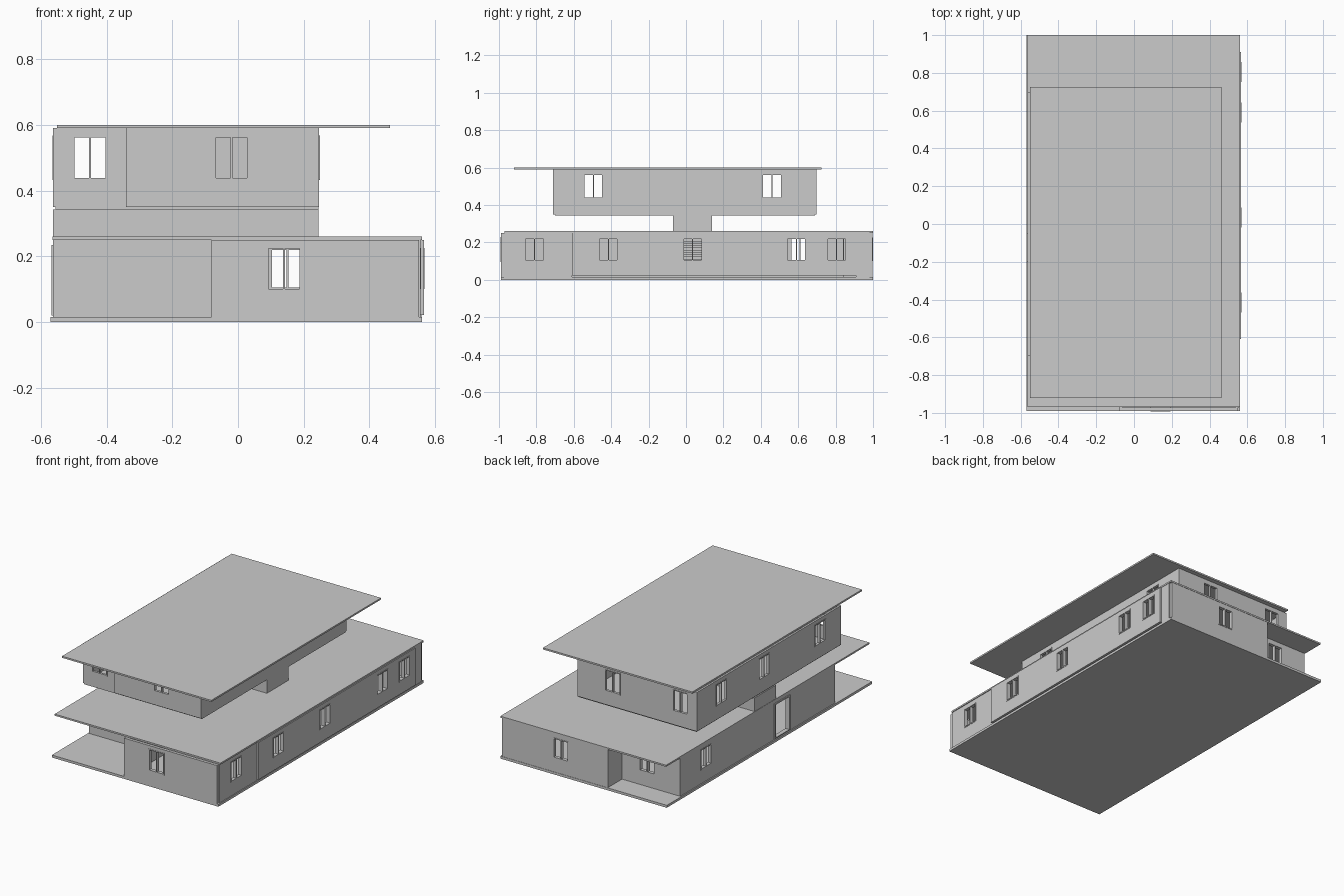
import bpy, bmesh
from mathutils import Vector

if "Cube" in bpy.data.objects:
    bpy.data.objects.remove(bpy.data.objects["Cube"])


def to_xyz(axis, d, u, v):
    """Map depth and in-plane coordinates to world space."""
    return Vector({'x': (d, u, v), 'y': (u, d, v), 'z': (u, v, d)}[axis])


def panel(name, axis, d0, d1, u, v, holes=()):
    """Flat solid from d0 to d1 with rectangular holes (u0, u1, v0, v1)."""
    us = sorted({*u, *(a for h in holes for a in h[:2])})
    vs = sorted({*v, *(a for h in holes for a in h[2:])})
    bm = bmesh.new()
    grid = {(a, b): bm.verts.new(to_xyz(axis, d0, a, b)) for a in us for b in vs}
    for a0, a1 in zip(us, us[1:]):
        for b0, b1 in zip(vs, vs[1:]):
            ca, cb = (a0 + a1) / 2, (b0 + b1) / 2
            if not any(h[0] < ca < h[1] and h[2] < cb < h[3] for h in holes):
                bm.faces.new([grid[k] for k in ((a0, b0), (a1, b0), (a1, b1), (a0, b1))])
    bmesh.ops.delete(bm, geom=[w for w in bm.verts if not w.link_faces], context='VERTS')
    ext = bmesh.ops.extrude_face_region(bm, geom=bm.faces[:], use_keep_orig=True)
    moved = [g for g in ext['geom'] if isinstance(g, bmesh.types.BMVert)]
    bmesh.ops.translate(bm, verts=moved, vec=to_xyz(axis, d1 - d0, 0, 0))
    bmesh.ops.recalc_face_normals(bm, faces=bm.faces[:])
    me = bpy.data.meshes.new(name)
    bm.to_mesh(me)
    bm.free()
    ob = bpy.data.objects.new(name, me)
    bpy.context.collection.objects.link(ob)
    return ob


def wall(name, axis, d0, d1, u, z, windows=(), sill=0.1, head=0.225, doors=()):
    """Wall with double-pane window frames set in its openings."""
    w = 0.053
    holes = [(c - w, c + w, sill, head) for c in windows]
    panel(name, axis, d0, d1, u, z, holes + list(doors))
    for i, (a, b, s, h) in enumerate(holes):
        t = 0.006
        mid = (a + b) / 2
        panes = [(a + t, mid - t / 2, s + t, h - t), (mid + t / 2, b - t, s + t, h - t)]
        panel(f"{name}_window_frame_{i + 1}", axis, d0 - 0.002, d1 + 0.002,
              (a, b), (s, h), panes)


# Slabs and roof, with the stair opening
stair_hole = (-0.3, 0.2, -0.05, 0.12)
panel("base_slab", 'z', 0, 0.015, (-0.57, 0.56), (-0.99, 1.0))
panel("middle_slab", 'z', 0.25, 0.26, (-0.565, 0.56), (-0.97, 1.0), [stair_hole])
panel("upper_floor", 'z', 0.343, 0.358, (-0.555, 0.245), (-0.7, 0.69), [stair_hole])
panel("roof", 'z', 0.59, 0.6, (-0.55, 0.463), (-0.92, 0.725))

# Lower storey walls
lo = (0.015, 0.25)
wall("lower_front_wall", 'y', -0.99, -0.972, (-0.08, 0.55), lo, [0.14], 0.095, 0.23)
wall("lower_front_return", 'x', -0.08, -0.062, (-0.972, -0.62), lo)
wall("lower_front_recess", 'y', -0.638, -0.62, (-0.545, -0.08), lo)
wall("lower_left_wall", 'x', -0.563, -0.545, (-0.638, 0.86), lo, [0.61],
     doors=[(-0.2, -0.05, 0.02, 0.235)])
wall("lower_back_recess", 'y', 0.842, 0.86, (-0.545, -0.15), lo, [-0.34])
wall("lower_back_return", 'x', -0.168, -0.15, (0.86, 0.98), lo)
wall("lower_back_wall", 'y', 0.98, 0.998, (-0.168, 0.55), lo, [0.15])
wall("lower_right_front_wall", 'x', 0.537, 0.555, (-0.972, -0.61), lo, [-0.81])
wall("lower_right_wall", 'x', 0.545, 0.566, (-0.61, 0.91), (0.022, 0.25),
     [-0.415, 0.035, 0.59, 0.805])
wall("lower_right_back_wall", 'x', 0.54, 0.558, (0.91, 0.98), lo)

# Door frame in the left wall
panel("door_frame", 'x', -0.568, -0.542, (-0.2, -0.05), (0.02, 0.235),
      [(-0.19, -0.06, 0.025, 0.226)])

# Core between the storeys
core = (0.26, 0.343)
for side, y in (("front", -0.07), ("back", 0.13)):
    panel(f"core_{side}_wall", 'y', y, y + 0.01, (-0.555, 0.24), core)
for side, x in (("left", -0.563), ("right", 0.235)):
    panel(f"core_{side}_wall", 'x', x, x + 0.01, (-0.07, 0.14), core)

# Upper storey walls
up = (0.35, 0.59)
uz = dict(sill=0.433, head=0.567)
wall("upper_front_left_wall", 'y', -0.7, -0.69, (-0.555, -0.34), up, [-0.45], **uz)
wall("upper_front_wall", 'y', -0.71, -0.698, (-0.34, 0.245), up, [-0.02], **uz)
wall("upper_back_wall", 'y', 0.685, 0.697, (-0.555, 0.245), up, [-0.45, 0.01], **uz)
wall("upper_left_wall", 'x', -0.563, -0.551, (-0.7, 0.697), up, [-0.495, 0.05, 0.46], **uz)
wall("upper_right_wall", 'x', 0.235, 0.247, (-0.71, 0.697), up, [-0.495, 0.46], **uz)
panel("upper_partition", 'y', 0.14, 0.15, (-0.34, 0.235), up)

# Stair in the core
steps = 14
for i in range(steps):
    z = 0.015 + (i + 1) * 0.335 / steps
    x = 0.2 - i * 0.5 / steps
    panel(f"stair_step_{i + 1}", 'z', z - 0.012, z, (x - 0.045, x), (-0.04, 0.11))
